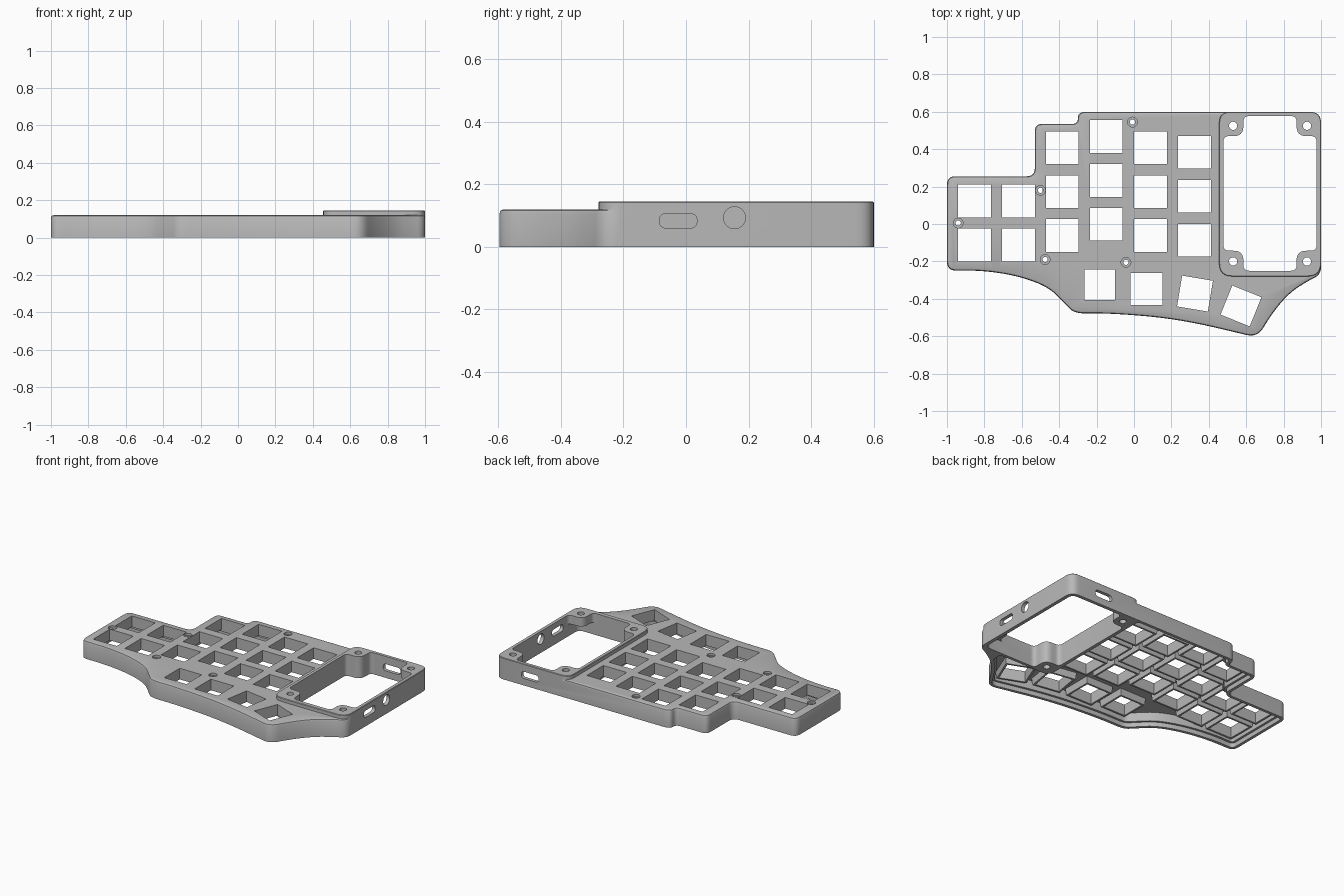
import bpy, bmesh, math
from mathutils import Vector, Matrix

old = bpy.data.objects.get("Cube")
if old:
    bpy.data.objects.remove(old, do_unlink=True)

mat = bpy.data.materials.new("matte grey")
mat.use_nodes = True
GREY = (0.48, 0.48, 0.48, 1)
mat.diffuse_color = GREY
mat.node_tree.nodes["Principled BSDF"].inputs["Base Color"].default_value = GREY


def rounded(corners, inset=0.0, steps=6):
    """Counter-clockwise (x, y, radius) corners, moved inwards and rounded."""
    n = len(corners)
    p = [Vector(c[:2]) for c in corners]
    moved, radii = [], []
    for i in range(n):
        a = (p[i] - p[i - 1]).normalized()
        b = (p[(i + 1) % n] - p[i]).normalized()
        na, nb = Vector((-a.y, a.x)), Vector((-b.y, b.x))
        moved.append(p[i] + (na + nb) * inset / (1 + na.dot(nb)))
        convex = a.x * b.y - a.y * b.x > 0
        radii.append(max(0.008, corners[i][2] + (-inset if convex else inset)))
    pts = []
    for i in range(n):
        c = moved[i]
        to_prev, to_next = moved[i - 1] - c, moved[(i + 1) % n] - c
        start = c + to_prev * min(0.49, radii[i] / to_prev.length)
        end = c + to_next * min(0.49, radii[i] / to_next.length)
        for k in range(steps + 1):
            t = k / steps
            pts.append(start * (1 - t) ** 2 + c * 2 * t * (1 - t) + end * t * t)
    return pts


def circle(x, y, r, n=24):
    return [Vector((x + r * math.cos(a), y + r * math.sin(a)))
            for a in (2 * math.pi * k / n for k in range(n))]


def square(x, y, size, degrees):
    turn = Matrix.Rotation(math.radians(degrees), 2)
    h = size / 2
    return [Vector((x, y)) + turn @ Vector(c) for c in ((-h, -h), (h, -h), (h, h), (-h, h))]


def solid(name, lofts, matrix=Matrix()):
    """Each loft is a list of (ring, height) pairs, capped at both ends."""
    bm = bmesh.new()
    for loft in lofts:
        rings = [[bm.verts.new((q.x, q.y, z)) for q in ring] for ring, z in loft]
        for lo, hi in zip(rings, rings[1:]):
            for i in range(len(lo)):
                bm.faces.new((lo[i - 1], lo[i], hi[i], hi[i - 1]))
        bm.faces.new(rings[0][::-1])
        bm.faces.new(rings[-1])
    bmesh.ops.recalc_face_normals(bm, faces=bm.faces)
    bm.transform(matrix)
    mesh = bpy.data.meshes.new(name)
    bm.to_mesh(mesh)
    bm.free()
    mesh.materials.append(mat)
    obj = bpy.data.objects.new(name, mesh)
    bpy.context.collection.objects.link(obj)
    return obj


def combine(target, other, operation="DIFFERENCE"):
    mod = target.modifiers.new("combine", "BOOLEAN")
    mod.operation, mod.object, mod.solver = operation, other, "EXACT"
    bpy.context.view_layer.objects.active = target
    bpy.ops.object.modifier_apply(modifier=mod.name)


def carve(target, name, lofts, matrix=Matrix()):
    cutter = solid(name, lofts, matrix)
    combine(target, cutter)
    bpy.data.objects.remove(cutter, do_unlink=True)


# Outline of the case: the sweeping front edge, then the stepped back edge
front = [(-1, -0.25, 0.05), (-0.82, -0.248, 0.5), (-0.63, -0.275, 0.5), (-0.46, -0.335, 0.5),
         (-0.37, -0.425, 0.5), (-0.32, -0.478, 0.06), (-0.1, -0.478, 0.5), (0.25, -0.51, 0.5),
         (0.66, -0.607, 0.06), (0.74, -0.475, 0.5), (0.83, -0.37, 0.5)]
right_end = [(0.92, -0.31, 0.5), (1, -0.27, 0.04), (1, 0.6, 0.06)]
back = [(-0.3, 0.6, 0.045), (-0.3, 0.535, 0.03), (-0.53, 0.535, 0.04),
        (-0.53, 0.255, 0.045), (-1, 0.255, 0.045)]
outline = front + right_end + back

# Case body with softened top edge
case = solid("keyboard_case", [[(rounded(outline, d), z) for d, z in
             ((0, 0), (0, 0.106), (0.004, 0.116), (0.014, 0.12))]])

# Hollow underside with a rebate for a base plate, leaving the module bay solid
bay_side = [(0.86, -0.345, 0.03), (0.86, -0.25, 0.04), (0.475, -0.25, 0.04), (0.475, 0.6, 0.05)]
hollow = front + bay_side + back
carve(case, "hollow", [[(rounded(hollow, d), z) for d, z in
      ((0.02, -0.02), (0.02, 0.03), (0.035, 0.03), (0.035, 0.09))]])

# Raised module bay
bay = [(0.455, -0.28, 0.07), (1, -0.28, 0.07), (1, 0.6, 0.06), (0.455, 0.6, 0.06)]
rim = solid("bay_rim", [[(rounded(bay), 0.06), (rounded(bay), 0.142), (rounded(bay, 0.003), 0.145)]])
combine(case, rim, "UNION")
bpy.data.objects.remove(rim, do_unlink=True)

# Bay window, notched around the corner screw bosses
X0, X1, Y0, Y1 = 0.478, 0.976, -0.25, 0.577
N = 0.107


def notch(x, y, sx, sy, flip):
    c = [(x, y + sy * N, 0.03), (x + sx * N, y + sy * N, 0.07), (x + sx * N, y, 0.03)]
    return c[::-1] if flip else c


left_low, left_high = notch(X0, Y0, 1, 1, False), notch(X0, Y1, 1, -1, True)
right_low, right_high = notch(X1, Y0, -1, 1, True), notch(X1, Y1, -1, -1, False)
window = rounded(left_low + right_low + right_high + left_high)
under = rounded(left_low + [(X1, Y0, 0.04), (X1, Y1, 0.04)] + left_high)
carve(case, "bay_window", [[(window, -0.1), (window, 0.3)]])
carve(case, "bay_underside", [[(under, -0.1), (under, 0.085)]])
carve(case, "bay_screw_holes", [[(circle(x, y, 0.022), -0.1), (circle(x, y, 0.022), 0.3)]
                                for x in (0.53, 0.925) for y in (-0.2, 0.525)])

# Side and back connector openings
def slot(x, y, w, h):
    r = h / 2
    return rounded([(x - w / 2, y - r, r), (x + w / 2, y - r, r),
                    (x + w / 2, y + r, r), (x - w / 2, y + r, r)])


to_side = Matrix(((0, 0, 1, 0), (1, 0, 0, 0), (0, 1, 0, 0), (0, 0, 0, 1)))
to_back = Matrix(((-1, 0, 0, 0), (0, 0, 1, 0), (0, 1, 0, 0), (0, 0, 0, 1)))
plug, jack = slot(-0.025, 0.083, 0.12, 0.046), circle(0.155, 0.093, 0.035, 32)
carve(case, "side_ports", [[(s, 0.93), (s, 1.05)] for s in (plug, jack)], to_side)
switch = slot(-0.745, 0.07, 0.13, 0.046)
carve(case, "back_port", [[(switch, 0.55), (switch, 0.65)]], to_back)

# Key positions: staggered columns, then the fanned thumb row
PITCH = 0.235
columns = [(-0.853, 0.123, 2), (-0.618, 0.123, 2), (-0.383, 0.408, 3),
           (-0.148, 0.468, 3), (0.088, 0.408, 3), (0.323, 0.383, 3)]
keys = [(x, y - PITCH * k, 0.175, 0) for x, y, count in columns for k in range(count)]
keys += [(-0.183, -0.325, 0.165, 0), (0.067, -0.348, 0.172, 0),
         (0.326, -0.372, 0.167, -9.5), (0.572, -0.438, 0.168, -22)]

# Socket frames hanging below the plate
frames = solid("key_socket_frames", [[(square(x, y, s + 0.025, a), 0.045),
               (square(x, y, s + 0.035, a), 0.095)] for x, y, s, a in keys])
holes = [[(square(x, y, s, a), -0.1), (square(x, y, s, a), 0.3)] for x, y, s, a in keys]
for part in (case, frames):
    carve(part, "key_holes", holes)

# Counterbored screw holes in the plate
screws = [(-0.94, 0.005), (-0.5, 0.18), (-0.475, -0.19), (-0.043, -0.205), (-0.008, 0.545)]
carve(case, "plate_screw_holes", [[(circle(x, y, r), z) for r, z in
      ((0.014, -0.1), (0.014, 0.105), (0.026, 0.105), (0.026, 0.2))] for x, y in screws])

# Smooth the rounded walls, keep the hard edges
bpy.ops.object.select_all(action="DESELECT")
for part in (case, frames):
    part.select_set(True)
bpy.context.view_layer.objects.active = case
bpy.ops.object.shade_smooth_by_angle(angle=math.radians(30))
